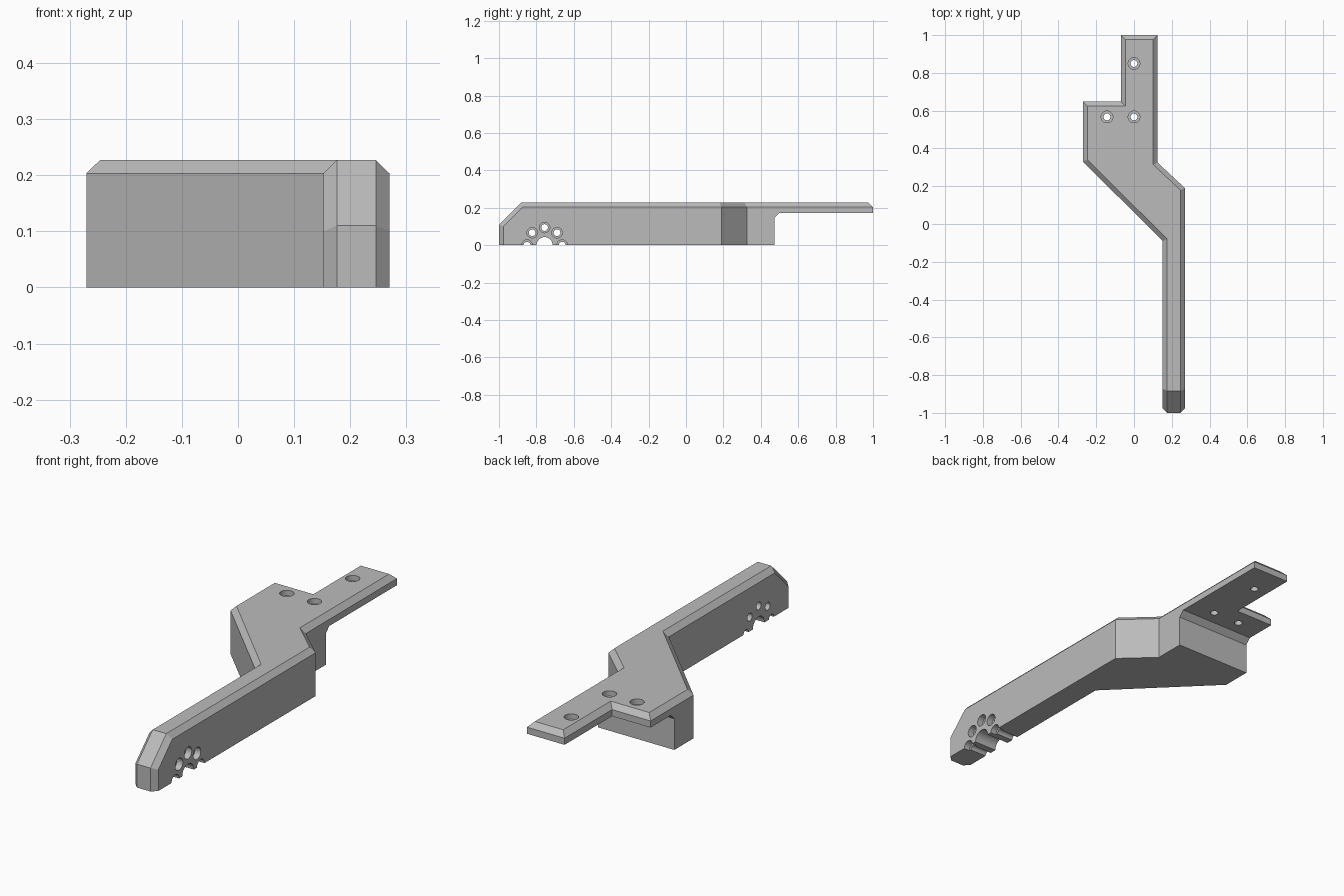
import bpy, bmesh, math
from mathutils import Vector, Matrix

if "Cube" in bpy.data.objects:
    bpy.data.objects.remove(bpy.data.objects["Cube"], do_unlink=True)

TOP, CHAMFER, PLATE_Z = 0.227, 0.024, 0.172

grey = bpy.data.materials.new("mid grey")
grey.use_nodes = True
colour = (0.5, 0.5, 0.5, 1)
grey.diffuse_color = colour
grey.node_tree.nodes["Principled BSDF"].inputs["Base Color"].default_value = colour


def add_object(name, bm):
    bmesh.ops.recalc_face_normals(bm, faces=bm.faces)
    mesh = bpy.data.meshes.new(name)
    bm.to_mesh(mesh)
    bm.free()
    mesh.materials.append(grey)
    obj = bpy.data.objects.new(name, mesh)
    bpy.context.collection.objects.link(obj)
    return obj


def prism(bm, points, direction):
    face = bm.faces.new([bm.verts.new(p) for p in points])
    grown = bmesh.ops.extrude_face_region(bm, geom=[face])["geom"]
    verts = [g for g in grown if isinstance(g, bmesh.types.BMVert)]
    bmesh.ops.translate(bm, verts=verts, vec=direction)


def cut(target, cutter):
    mod = target.modifiers.new("cut", 'BOOLEAN')
    mod.operation, mod.solver, mod.object = 'DIFFERENCE', 'EXACT', cutter
    bpy.context.view_layer.objects.active = target
    bpy.ops.object.modifier_apply(modifier=mod.name)
    bpy.data.objects.remove(cutter, do_unlink=True)


def stepped_hole(mouth, inward, length, radius, bore_radius, bore_depth):
    """Lathed cutter: wide bore at the mouth, narrower hole through."""
    bm = bmesh.new()
    profile = [(bore_radius, -0.02), (bore_radius, bore_depth),
               (radius, bore_depth), (radius, length)]
    n = 32
    rings = [[bm.verts.new((r * math.cos(math.tau * i / n), r * math.sin(math.tau * i / n), h))
              for i in range(n)] for r, h in profile]
    for a, b in zip(rings, rings[1:]):
        for i in range(n):
            j = (i + 1) % n
            bm.faces.new((a[i], a[j], b[j], b[i]))
    bm.faces.new(rings[0])
    bm.faces.new(rings[-1])
    turn = Vector((0, 0, 1)).rotation_difference(Vector(inward)).to_matrix().to_4x4()
    bm.transform(Matrix.Translation(mouth) @ turn)
    return add_object("hole_cutter", bm)


# Cranked body outline, extruded upwards
outline = [(0.152, -1), (0.27, -1), (0.27, 0.19), (0.125, 0.325), (0.125, 1),
           (-0.07, 1), (-0.07, 0.648), (-0.27, 0.648), (-0.27, 0.33), (0.152, -0.09)]
bm = bmesh.new()
prism(bm, [(x, y, 0) for x, y in outline], (0, 0, TOP))
bmesh.ops.recalc_face_normals(bm, faces=bm.faces)

# Sloped nose
slope_n = Vector((0, -1, 1)).normalized()
cut_geom = bmesh.ops.bisect_plane(bm, geom=bm.verts[:] + bm.edges[:] + bm.faces[:],
                                  plane_co=(0, -1, 0.11), plane_no=slope_n,
                                  clear_outer=True)["geom_cut"]
bmesh.ops.contextual_create(bm, geom=[g for g in cut_geom if isinstance(g, bmesh.types.BMEdge)])
bmesh.ops.recalc_face_normals(bm, faces=bm.faces)


# Chamfer the top rim, the slope sides and the front corners
def is_rim(edge):
    normals = [f.normal for f in edge.link_faces]
    upward = [n.z > 0.5 for n in normals]
    if upward.count(True) == 1:
        side = normals[upward.index(False)]
        return not (side.y < -0.99 and edge.verts[0].co.y < -0.9)
    return (all(v.co.y < -0.99 for v in edge.verts)
            and abs(edge.verts[0].co.z - edge.verts[1].co.z) > 0.05)


bmesh.ops.bevel(bm, geom=[e for e in bm.edges if is_rim(e)], offset=CHAMFER,
                offset_type='OFFSET', segments=1, profile=0.5, affect='EDGES')
bracket = add_object("cranked_bracket", bm)

# Clearance under the rear mounting plate
bm = bmesh.new()
step = [(0.472, -0.1), (0.472, PLATE_Z - 0.026), (0.498, PLATE_Z), (1.1, PLATE_Z), (1.1, -0.1)]
prism(bm, [(-0.4, y, z) for y, z in step], (0.8, 0, 0))
cut(bracket, add_object("step_cutter", bm))

# Screw holes in the plate
for x, y in [(0, 0.85), (0, 0.567), (-0.143, 0.567)]:
    cut(bracket, stepped_hole((x, y, TOP), (0, 0, -1), 0.15, 0.018, 0.031, 0.025))

# Pivot opening and the ring of holes around it
pivot_y = -0.756
cut(bracket, stepped_hole((0.27, pivot_y, 0), (-1, 0, 0), 0.2, 0.043, 0.043, 0.05))
for i in range(5):
    a = math.pi * i / 4
    mouth = (0.27, pivot_y + 0.094 * math.cos(a), 0.094 * math.sin(a))
    cut(bracket, stepped_hole(mouth, (-1, 0, 0), 0.2, 0.018, 0.028, 0.03))

# Smooth hole walls, crisp chamfers
bpy.ops.object.select_all(action='DESELECT')
bracket.select_set(True)
bpy.context.view_layer.objects.active = bracket
bpy.ops.object.shade_smooth_by_angle(angle=math.radians(25))
